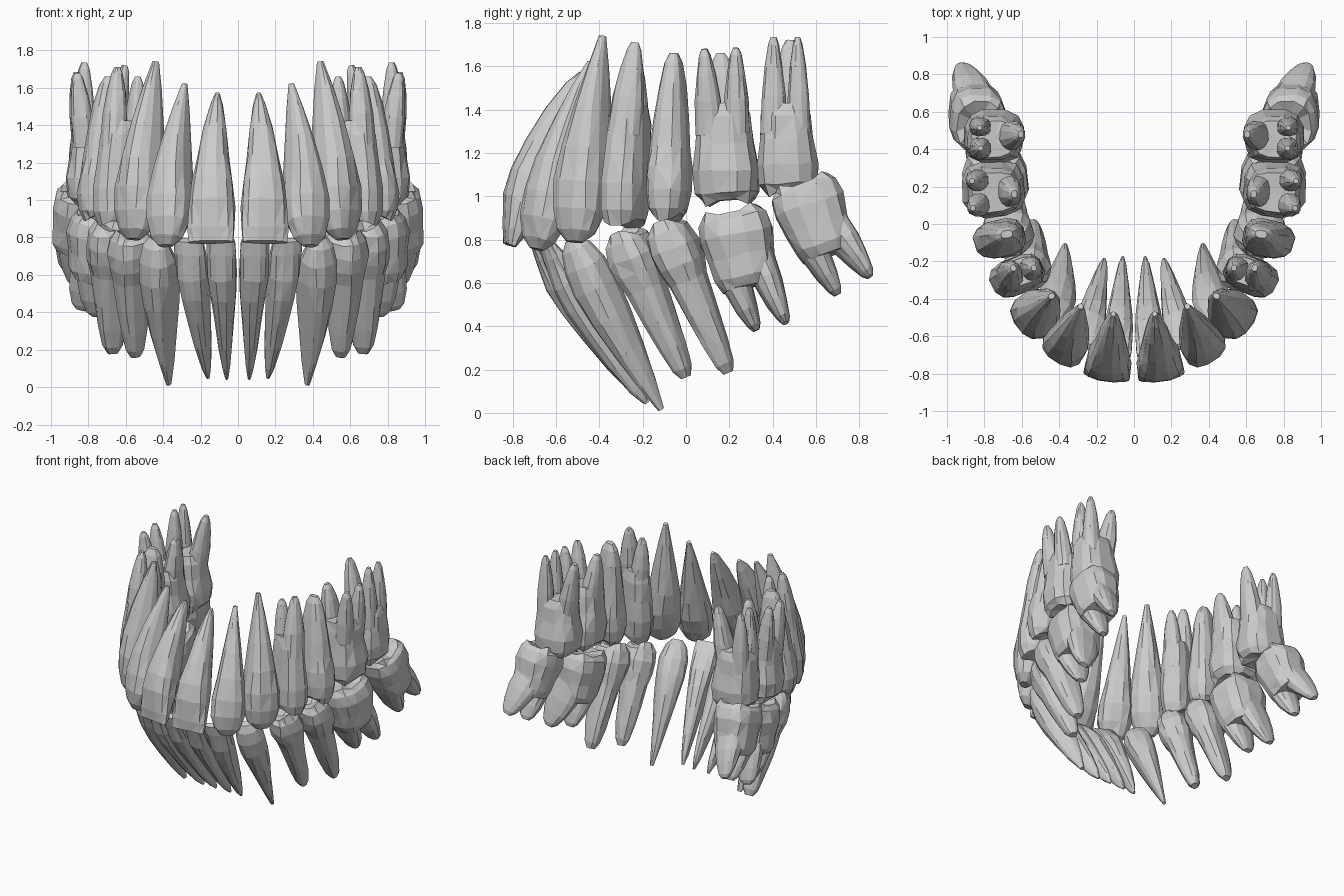
import bpy, bmesh, math, random
from mathutils import Vector as V

if "Cube" in bpy.data.objects:
    bpy.data.objects.remove(bpy.data.objects["Cube"])

random.seed(4)
SIDES = 12

# Lengthwise profiles: (position from crown to root tip, width scale, depth scale)
INCISOR = [(0, .97, .22), (.08, 1, .5), (.24, .98, .95), (.38, .87, 1.02), (.55, .68, .9),
           (.75, .48, .7), (.92, .26, .4), (1, .1, .12)]
CANINE = [(0, .35, .22), (.05, .75, .55), (.15, 1, .85), (.28, 1, 1), (.45, .8, .95),
          (.65, .55, .75), (.85, .31, .45), (1, .12, .14)]
PREMOLAR = [(0, .62, .7), (.05, .86, .9), (.16, 1, 1), (.3, .98, .96), (.42, .87, .87), (.6, .74, .75),
            (.8, .58, .6), (.94, .4, .42), (1, .2, .22)]
LOW_PREMOLAR = [(0, .6, .62), (.05, .86, .87), (.16, 1, 1), (.27, .95, .95), (.38, .78, .82), (.6, .64, .7),
                (.8, .52, .55), (.94, .38, .4), (1, .2, .22)]
MOLAR = [(0, .8, .74), (.1, .95, .93), (.32, 1, 1), (.6, .89, .9), (.86, .83, .84), (1, .7, .7)]
ROOT = [(0, 1, 1), (.4, .9, .92), (.7, .68, .72), (.92, .42, .45), (1, .22, .22)]


def frame(a, b, deg):
    """Tooth axis, direction along the arch, outward direction."""
    t = math.radians(deg)
    ax = (b - a).normalized()
    u = V((math.cos(t), math.sin(t), 0))
    v = V((math.sin(t), -math.cos(t), 0))
    u = (u - ax * ax.dot(u)).normalized()
    v = (v - ax * ax.dot(v) - u * u.dot(v)).normalized()
    return ax, u, v


def loft(bm, a, b, deg, w, d, profile, power=.85, lobes=0, bow=0):
    """Skin rings from a to b, optionally bowed outward; lobes are cusps around a pit."""
    ax, u, v = frame(a, b, deg)
    cusp = {0: 0, 2: .02, 4: .016}[lobes]
    rings = []
    for k, (t, sw, sd) in enumerate(profile):
        ring = []
        for i in range(SIDES):
            th = 2 * math.pi * (i + .5) / SIDES
            c, s = math.cos(th), math.sin(th)
            c = math.copysign(abs(c) ** power, c)
            s = math.copysign(abs(s) ** power, s)
            p = a.lerp(b, t) + u * c * w * sw + v * (s * d * sd + bow * math.sin(math.pi * t))
            if k == 0:
                p += ax * cusp * math.cos(lobes * th)
            j = .045 * min(w * sw, d * sd)
            p += V([random.uniform(-j, j) for _ in range(3)])
            ring.append(bm.verts.new(p))
        rings.append(ring)
    for r, q in zip(rings, rings[1:]):
        for i in range(SIDES):
            n = (i + 1) % SIDES
            bm.faces.new((r[i], r[n], q[n], q[i]))
    for ring, pt in ((rings[0], a + ax * cusp * 1.8), (rings[-1], b)):
        c = bm.verts.new(pt)
        for i in range(SIDES):
            bm.faces.new((ring[i], ring[(i + 1) % SIDES], c))


def tooth(name, crown, end, deg, w, d, profile, lobes=0, bow=0, roots=()):
    """One tooth on the +x side, mirrored to the other side."""
    bm = bmesh.new()
    a, b = V(crown), V(end)
    loft(bm, a, b, deg, w, d, profile, .75 if lobes else .85, lobes, bow)
    ax, u, v = frame(a, b, deg)
    for su, sv, rw, rd, tip in roots:
        start = b + u * su * w + v * sv * d - ax * .14
        loft(bm, start, V(tip), deg, rw, rd, ROOT)
    bmesh.ops.recalc_face_normals(bm, faces=bm.faces)
    bmesh.ops.triangulate(bm, faces=bm.faces)
    me = bpy.data.meshes.new(name)
    bm.to_mesh(me)
    bm.free()
    ob = bpy.data.objects.new(name, me)
    bpy.context.collection.objects.link(ob)
    ob.modifiers.new("mirror", 'MIRROR').use_mirror_merge = False


# Upper front teeth
tooth("upper_central_incisor", (.145, -.815, .775), (.11, -.48, 1.57), 9, .128, .11, INCISOR, 0, .025)
tooth("upper_lateral_incisor", (.385, -.69, .755), (.285, -.44, 1.62), 35, .12, .115, CANINE, 0, .015)
tooth("upper_canine", (.56, -.515, .79), (.44, -.385, 1.74), 52, .13, .125, CANINE)

# Upper premolars
tooth("upper_first_premolar", (.635, -.285, .875), (.605, -.255, 1.42), 68, .103, .15, MOLAR, 2, 0,
      [(0, .4, .08, .068, (.645, -.235, 1.71)), (0, -.4, .07, .062, (.535, -.235, 1.66))])
tooth("upper_second_premolar", (.725, -.085, .90), (.68, -.055, 1.66), 78, .102, .14, PREMOLAR, 2)

# Upper molars, three roots each
tooth("upper_first_molar", (.75, .195, .975), (.75, .17, 1.43), 86, .155, .17, MOLAR, 4, 0,
      [(-.4, .42, .066, .065, (.86, .085, 1.68)), (.4, .42, .062, .065, (.865, .23, 1.685)),
       (0, -.42, .09, .068, (.64, .16, 1.66))])
tooth("upper_second_molar", (.75, .475, 1.02), (.755, .455, 1.43), 90, .143, .165, MOLAR, 4, 0,
      [(-.4, .42, .062, .062, (.82, .405, 1.735)), (.42, .42, .055, .062, (.825, .515, 1.735)),
       (.05, -.45, .085, .066, (.605, .48, 1.72))])

# Lower front teeth
tooth("lower_central_incisor", (.092, -.7, .785), (.06, -.18, .045), 5, .08, .085, INCISOR)
tooth("lower_lateral_incisor", (.265, -.65, .785), (.16, -.19, .05), 22, .088, .09, INCISOR)
tooth("lower_canine", (.44, -.53, .80), (.37, -.115, .015), 45, .1, .11, CANINE)

# Lower premolars
tooth("lower_first_premolar", (.575, -.29, .83), (.55, 0, .165), 65, .113, .125, LOW_PREMOLAR, 2)
tooth("lower_second_premolar", (.675, -.10, .875), (.67, .195, .185), 76, .113, .138, LOW_PREMOLAR, 2)

# Lower molars, two roots each
tooth("lower_first_molar", (.73, .205, .93), (.755, .29, .58), 85, .175, .18, MOLAR, 4, 0,
      [(-.42, 0, .075, .13, (.755, .325, .38)), (.42, 0, .075, .13, (.84, .46, .415))])
tooth("lower_second_molar", (.83, .53, 1.06), (.86, .655, .73), 94, .168, .155, MOLAR, 4, 0,
      [(-.42, 0, .075, .11, (.865, .70, .545)), (.4, 0, .075, .11, (.92, .85, .63))])
